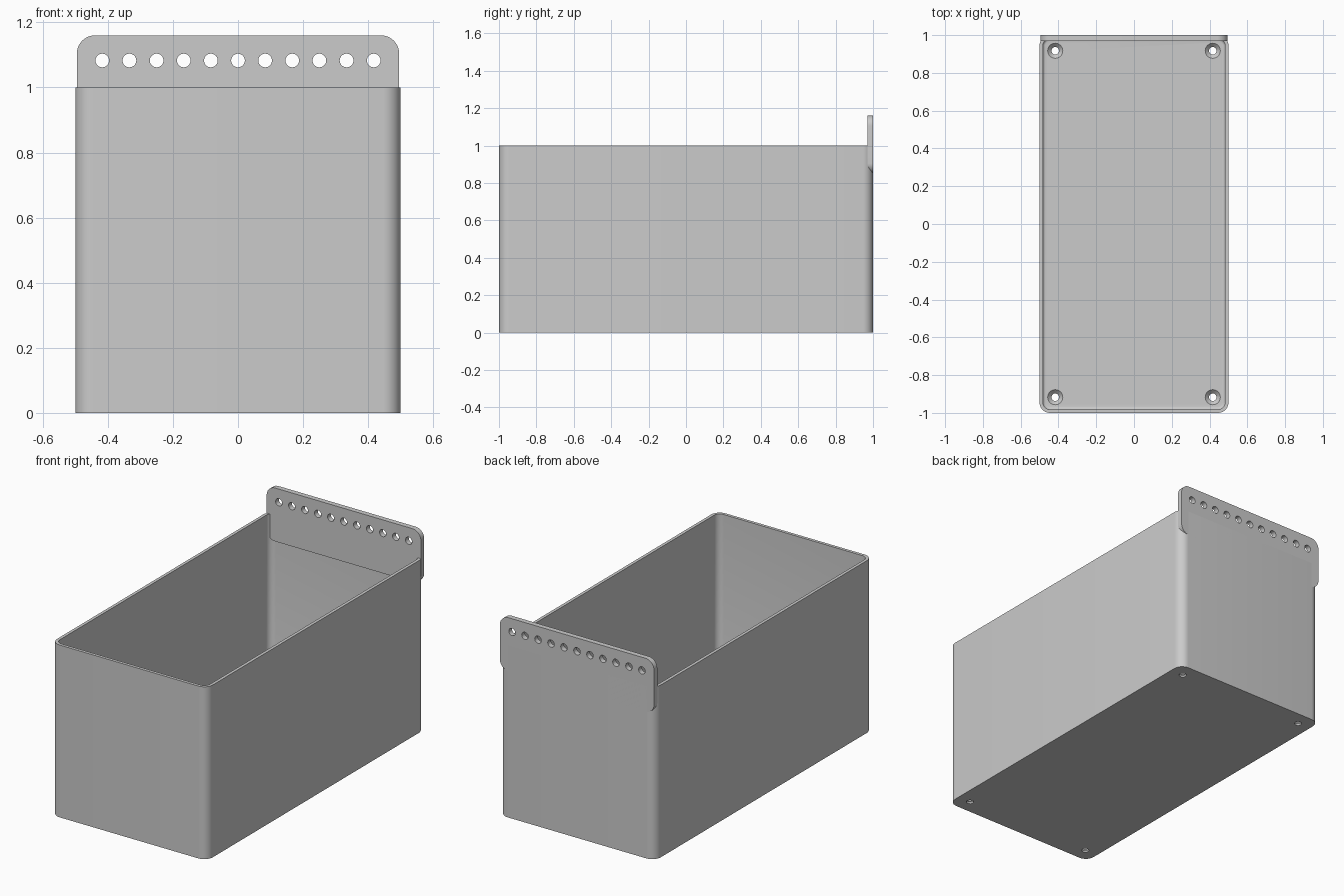
import bpy, bmesh, math

cube = bpy.data.objects.get("Cube")
if cube:
    bpy.data.objects.remove(cube, do_unlink=True)

grey = bpy.data.materials.new("matte_grey")
grey.use_nodes = True
colour = (0.6, 0.6, 0.6, 1)
grey.diffuse_color = colour
grey.node_tree.nodes["Principled BSDF"].inputs["Base Color"].default_value = colour


def rounded_rect(half_w, half_h, radius, steps=10):
    """Outline of a rounded rectangle, counter-clockwise."""
    points = []
    for i, (sx, sy) in enumerate([(1, 1), (-1, 1), (-1, -1), (1, -1)]):
        for k in range(steps + 1):
            a = (i + k / steps) * math.pi / 2
            points.append((sx * (half_w - radius) + radius * math.cos(a),
                           sy * (half_h - radius) + radius * math.sin(a)))
    return points


def circle(radius, x=0, y=0, sides=32):
    return [(x + radius * math.cos(2 * math.pi * k / sides),
             y + radius * math.sin(2 * math.pi * k / sides)) for k in range(sides)]


def loft(name, layers, place=lambda x, y, z: (x, y, z)):
    """Closed solid through matching (outline, height) layers."""
    bm = bmesh.new()
    rings = [[bm.verts.new(place(x, y, z)) for x, y in outline] for outline, z in layers]
    n = len(rings[0])
    for low, high in zip(rings, rings[1:]):
        for i in range(n):
            j = (i + 1) % n
            bm.faces.new((low[i], low[j], high[j], high[i]))
    bm.faces.new(rings[0][::-1])
    bm.faces.new(rings[-1])
    bmesh.ops.recalc_face_normals(bm, faces=bm.faces)
    mesh = bpy.data.meshes.new(name)
    bm.to_mesh(mesh)
    bm.free()
    mesh.materials.append(grey)
    obj = bpy.data.objects.new(name, mesh)
    bpy.context.collection.objects.link(obj)
    return obj


def cut(target, cutter):
    cutter.hide_render = True
    mod = target.modifiers.new("cut", "BOOLEAN")
    mod.operation = "DIFFERENCE"
    mod.solver = "EXACT"
    mod.object = cutter
    bpy.context.view_layer.objects.active = target
    bpy.ops.object.modifier_apply(modifier=mod.name)
    bpy.data.objects.remove(cutter, do_unlink=True)


# Open box with a filleted cavity
WALL, FLOOR, FILLET = 0.018, 0.03, 0.014
box = loft("box", [(rounded_rect(0.5, 1, 0.055), 0), (rounded_rect(0.5, 1, 0.055), 1)])
cavity = []
for k in range(5):
    a = k / 4 * math.pi / 2
    inset = WALL + FILLET * (1 - math.sin(a))
    cavity.append((rounded_rect(0.5 - inset, 1 - inset, 0.055 - inset),
                   FLOOR + FILLET * (1 - math.cos(a))))
cavity.append((rounded_rect(0.5 - WALL, 1 - WALL, 0.055 - WALL), 1.1))
cut(box, loft("cavity_cutter", cavity))

# Countersunk screw holes in the floor
for sx in (-1, 1):
    for sy in (-1, 1):
        x, y = sx * 0.417, sy * 0.917
        cut(box, loft("screw_cutter", [(circle(0.02, x, y), -0.05),
                                       (circle(0.02, x, y), 0.01),
                                       (circle(0.04, x, y), FLOOR),
                                       (circle(0.04, x, y), FLOOR + 0.01)]))


# Hanging plate, flush with the back of the box
def upright(x, y, z):
    return (x, z, y + 1.005)


outline = rounded_rect(0.495, 0.155, 0.055)
plate = loft("hanging_plate", [(outline, 0.97), (outline, 1.0)], upright)
for i in range(-5, 6):
    hole = circle(0.021, i * 0.0834, 0.078)
    cut(plate, loft("hole_cutter", [(hole, 0.9), (hole, 1.1)], upright))

# Smooth the curved walls and keep the edges sharp
for obj in (box, plate):
    bpy.ops.object.select_all(action="DESELECT")
    obj.select_set(True)
    bpy.context.view_layer.objects.active = obj
    bpy.ops.object.shade_smooth_by_angle(angle=math.radians(30))
